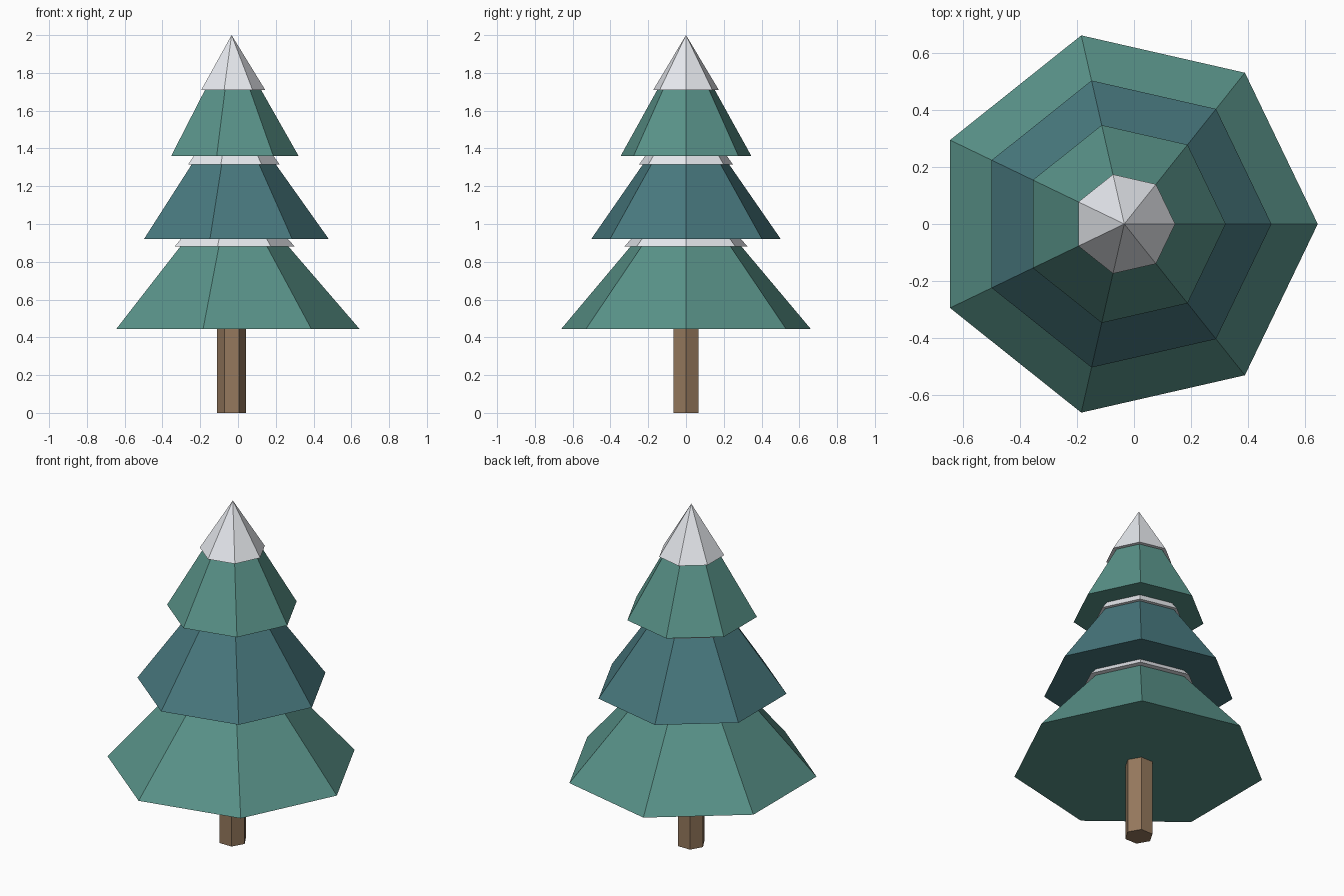
import bpy, bmesh
from math import cos, sin, tau

if "Cube" in bpy.data.objects:
    bpy.data.objects.remove(bpy.data.objects["Cube"])

CX = -0.034  # tree axis; an odd-sided outline is centred off its axis


def material(name, rgb):
    m = bpy.data.materials.new(name)
    m.diffuse_color = (*rgb, 1)
    m.use_nodes = True
    m.node_tree.nodes["Principled BSDF"].inputs["Base Color"].default_value = m.diffuse_color
    return m


GREEN = material("green_needles", (0.10, 0.29, 0.25))
BLUE = material("blue_needles", (0.065, 0.19, 0.21))
SNOW = material("snow", (0.80, 0.82, 0.86))
BARK = material("bark", (0.30, 0.19, 0.11))


def add_object(name, bm, mat):
    bmesh.ops.recalc_face_normals(bm, faces=bm.faces)
    mesh = bpy.data.meshes.new(name)
    bm.to_mesh(mesh)
    bm.free()
    mesh.materials.append(mat)
    ob = bpy.data.objects.new(name, mesh)
    ob.location.x = CX
    bpy.context.collection.objects.link(ob)


def ring(bm, sides, r, z):
    return [bm.verts.new((r * cos(tau * i / sides), r * sin(tau * i / sides), z))
            for i in range(sides)]


def cone(name, r, z0, z1, mat, sides=7):
    bm = bmesh.new()
    base = ring(bm, sides, r, z0)
    tip = bm.verts.new((0, 0, z1))
    bm.faces.new(base)
    for i in range(sides):
        bm.faces.new((base[i], base[(i + 1) % sides], tip))
    add_object(name, bm, mat)


# Trunk: hexagonal post
bm = bmesh.new()
low, high = ring(bm, 6, 0.077, 0), ring(bm, 6, 0.077, 0.47)
bm.faces.new(low)
bm.faces.new(high)
for i in range(6):
    j = (i + 1) % 6
    bm.faces.new((low[i], low[j], high[j], high[i]))
add_object("trunk", bm, BARK)

# Branch tiers, each with a snow cap: radius, base, tip, colour, then cap radius, base, tip
tiers = {
    "lower": (0.677, 0.445, 1.23, GREEN, 0.335, 0.88, 1.25),
    "middle": (0.515, 0.92, 1.645, BLUE, 0.255, 1.315, 1.665),
    "upper": (0.355, 1.36, 1.985, GREEN, 0.178, 1.71, 2.0),
}
for name, (r, z0, z1, mat, sr, s0, s1) in tiers.items():
    cone(name + "_branches", r, z0, z1, mat)
    cone(name + "_snow", sr, s0, s1, SNOW)
